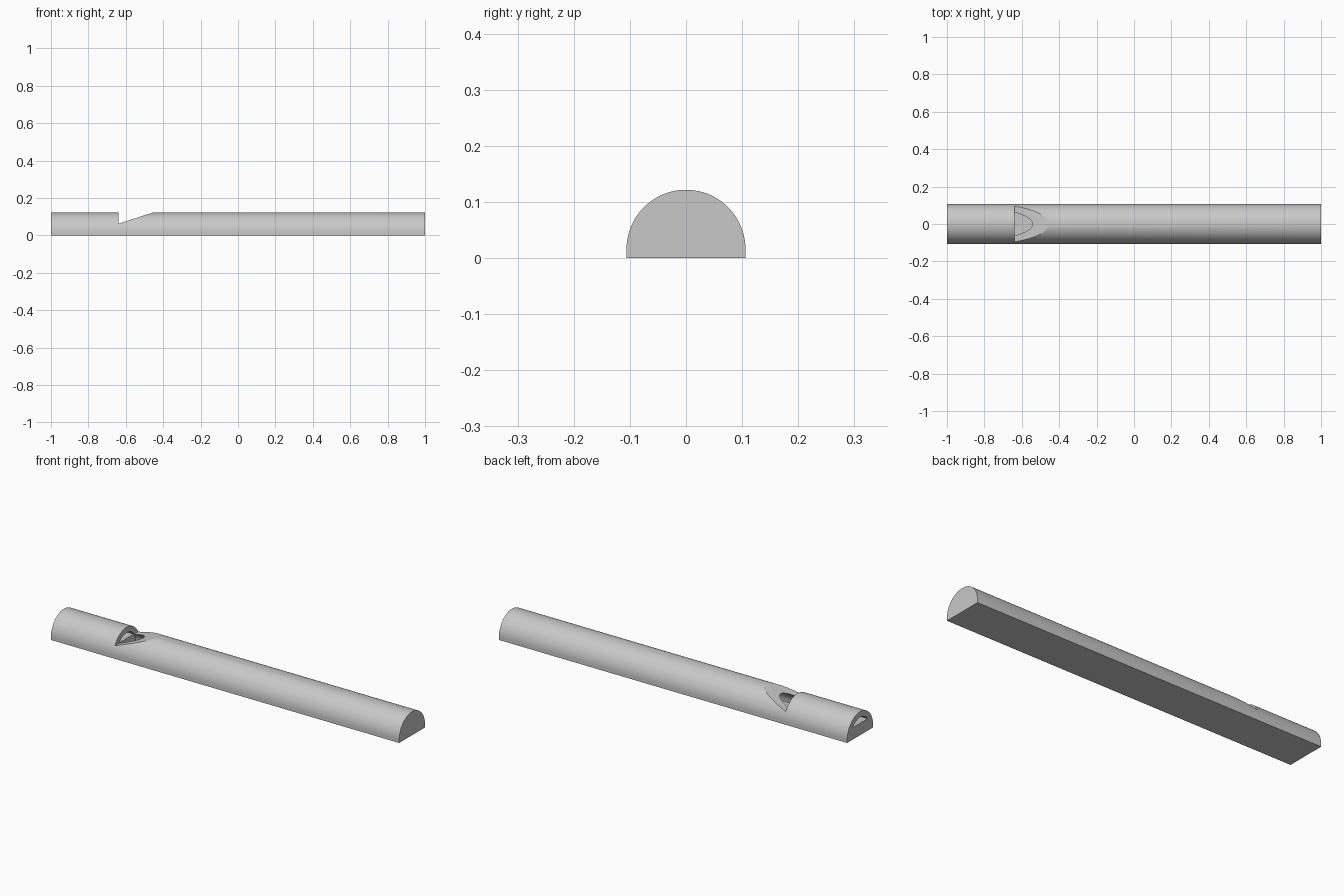
import bpy
import bmesh
from math import cos, sin, pi, radians

if "Cube" in bpy.data.objects:
    bpy.data.objects.remove(bpy.data.objects["Cube"])

AXIS_Z = 0.0155      # height of the round axis
OUTER_R = 0.106
BORE_R = 0.0775
NOTCH_X = -0.64
NOTCH_Z = 0.062      # lip height, also the air channel floor

grey = bpy.data.materials.new("plain_grey")
grey.use_nodes = True
colour = (0.58, 0.58, 0.58, 1)
grey.diffuse_color = colour
grey.node_tree.nodes["Principled BSDF"].inputs["Base Color"].default_value = colour


def prism(name, points, offset):
    """Extrude a closed profile of 3D points along an offset."""
    bm = bmesh.new()
    face = bm.faces.new([bm.verts.new(p) for p in points])
    moved = bmesh.ops.extrude_face_region(bm, geom=[face])["geom"]
    bmesh.ops.translate(bm, vec=offset,
                        verts=[v for v in moved if isinstance(v, bmesh.types.BMVert)])
    bmesh.ops.recalc_face_normals(bm, faces=bm.faces)
    mesh = bpy.data.meshes.new(name)
    bm.to_mesh(mesh)
    bm.free()
    obj = bpy.data.objects.new(name, mesh)
    bpy.context.collection.objects.link(obj)
    mesh.materials.append(grey)
    return obj


def half_round(name, radius, base_z, x0, x1, steps=64):
    """Half cylinder along x, with a flat base."""
    arc = [(x0, radius * cos(pi * i / steps), AXIS_Z + radius * sin(pi * i / steps))
           for i in range(steps + 1)]
    if base_z < AXIS_Z:
        arc = [(x0, radius, base_z)] + arc + [(x0, -radius, base_z)]
    return prism(name, arc, (x1 - x0, 0, 0))


def carve(target, cutter):
    """Subtract the cutter from the target, then discard the cutter."""
    mod = target.modifiers.new("carve", "BOOLEAN")
    mod.operation = "DIFFERENCE"
    mod.solver = "EXACT"
    mod.object = cutter
    bpy.context.view_layer.objects.active = target
    bpy.ops.object.modifier_apply(modifier=mod.name)
    bpy.data.objects.remove(cutter)


# Half-round body with a flat underside
body = half_round("whistle_body", OUTER_R, 0, -1, 1)

# Hollow bore, reduced to a shallow air channel at the mouth end
bore = half_round("bore_cutter", BORE_R, AXIS_Z, -1.1, 0.97)
block = prism("channel_block",
              [(-1.2, -0.2, -0.1), (-1.2, 0.2, -0.1),
               (-1.2, 0.2, NOTCH_Z), (-1.2, -0.2, NOTCH_Z)],
              (NOTCH_X - 0.002 + 1.2, 0, 0))
carve(bore, block)
carve(body, bore)

# Sound hole: upright wall and a sloping ramp
slope = (0.1215 - NOTCH_Z) / 0.185
ramp_end = 0.3
notch = prism("notch_cutter",
              [(NOTCH_X, -0.2, NOTCH_Z),
               (NOTCH_X + ramp_end, -0.2, NOTCH_Z + slope * ramp_end),
               (NOTCH_X, -0.2, NOTCH_Z + slope * ramp_end)],
              (0, 0.4, 0))
carve(body, notch)

# Smooth round surfaces, crisp cut edges
bpy.ops.object.select_all(action="DESELECT")
body.select_set(True)
bpy.context.view_layer.objects.active = body
bpy.ops.object.shade_smooth_by_angle(angle=radians(20))
